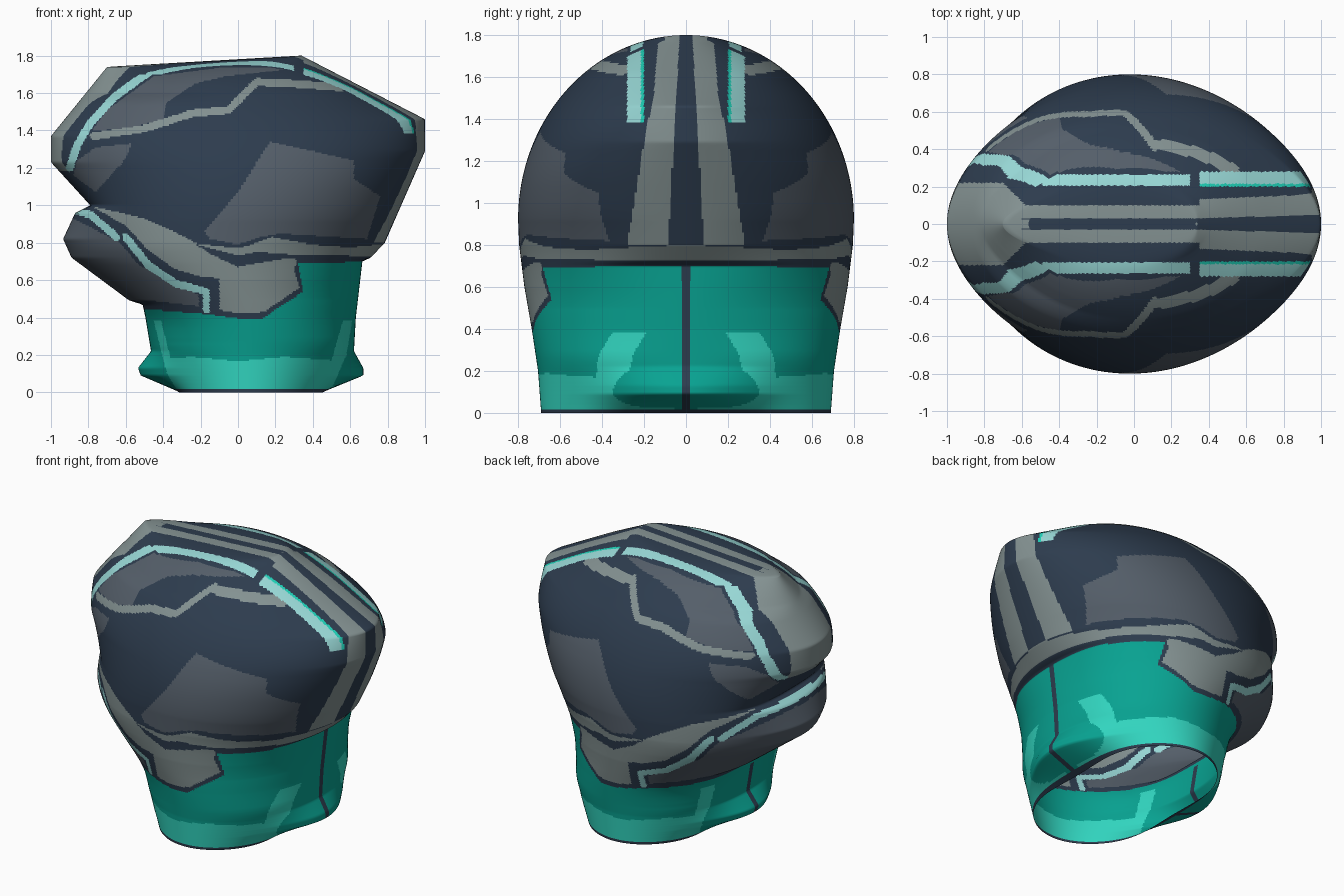
import bpy
import bmesh
from math import sin, cos, pi, sqrt, hypot

if "Cube" in bpy.data.objects:
    bpy.data.objects.remove(bpy.data.objects["Cube"], do_unlink=True)


# Flat colours, given as sRGB bytes and stored linear
def linear(byte):
    c = byte / 255
    return c / 12.92 if c <= 0.04045 else ((c + 0.055) / 1.055) ** 2.4


mesh = bpy.data.meshes.new("helmet_shell")
slots = {}


def add_colour(name, r, g, b):
    mat = bpy.data.materials.new(name)
    mat.use_nodes = True
    rgba = (linear(r), linear(g), linear(b), 1)
    mat.diffuse_color = rgba
    mat.node_tree.nodes["Principled BSDF"].inputs["Base Color"].default_value = rgba
    slots[name] = len(slots)
    mesh.materials.append(mat)


add_colour("navy", 45, 60, 78)
add_colour("slate", 84, 94, 105)
add_colour("grey", 131, 145, 145)
add_colour("pale cyan", 152, 216, 214)
add_colour("turquoise", 30, 207, 182)
add_colour("teal", 8, 163, 146)
add_colour("light teal", 50, 215, 193)


# Piecewise linear lookup
def interp(points, t):
    for (a, va), (b, vb) in zip(points, points[1:]):
        if t <= b:
            return va + (vb - va) * (t - a) / (b - a)
    return points[-1][1]


# Side profiles of the shell: (height, x) from the rim to the crown
LEFT = [(0, -.31), (.09, -.52), (.13, -.535), (.22, -.465), (.4, -.495), (.47, -.51),
        (.49, -.58), (.72, -.89), (.82, -.935), (.96, -.87), (1, -.79), (1.23, -1),
        (1.37, -1), (1.74, -.7), (1.755, -.45), (1.8, .33)]
RIGHT = [(0, .45), (.09, .67), (.13, .67), (.22, .62), (.4, .63), (.7, .665), (.72, .71),
         (.8, .785), (1.29, 1), (1.46, 1), (1.8, .34)]
DEPTH = [(0, .69), (.2, .705), (.4, .735), (.6, .77), (.8, .795), (.92, .8)]


def half_depth(z):
    if z < .92:
        return interp(DEPTH, z)
    return .8 * sqrt(max(0, 1 - ((z - .92) / .88) ** 2))


# Profile with its corners averaged away, used off the centre plane
def softened(points, z):
    reach = min(.2, 1.8 - z)
    return sum(interp(points, max(0, z + reach * k / 10)) for k in range(-10, 11)) / 21


# Painted areas and stripes, laid out in side elevation (x, z)
areas = []


def area(colour, *pts):
    xs, zs = zip(*pts)
    areas.append((colour, (min(xs), max(xs), min(zs), max(zs)), pts, 0))


def stripe(colour, width, *pts):
    xs, zs = zip(*pts)
    box = (min(xs) - width, max(xs) + width, min(zs) - width, max(zs) + width)
    areas.append((colour, box, pts, width / 2))


def inside(pts, x, z):
    hit = False
    for (x1, z1), (x2, z2) in zip(pts, pts[1:] + pts[:1]):
        if (z1 > z) != (z2 > z) and x < x1 + (x2 - x1) * (z - z1) / (z2 - z1):
            hit = not hit
    return hit


def near(pts, x, z, reach):
    for (x1, z1), (x2, z2) in zip(pts, pts[1:]):
        dx, dz = x2 - x1, z2 - z1
        t = max(0, min(1, ((x - x1) * dx + (z - z1) * dz) / (dx * dx + dz * dz)))
        if hypot(x - x1 - t * dx, z - z1 - t * dz) < reach:
            return True
    return False


# Collar highlights and collar
area("light teal", (-.45, .38), (-.41, .38), (-.36, .18), (-.25, .19), (0, .165), (.25, .19),
     (.5, .17), (.56, .38), (.61, .38), (.58, .2), (.5, .02), (-.33, .02), (-.38, .1))
area("teal", (-.7, .02), (-.7, .46), (-.5, .445), (-.18, .42), (0, .395), (.13, .395),
     (.35, .54), (.32, .69), (.75, .7), (.8, .02))
# Chin guard with its trim
stripe("pale cyan", .04, (-.86, .97), (-.79, .95), (-.65, .83))
stripe("pale cyan", .04, (-.6, .83), (-.48, .68), (-.33, .58), (-.19, .545))
stripe("pale cyan", .035, (-.17, .54), (-.17, .44))
area("slate", (-.88, .93), (-.63, .8), (-.53, .68), (-.21, .52), (-.21, .46), (-.5, .495),
     (-.65, .48), (-1, .7), (-1, .88))
# Jaw plate and lower brow
area("grey", (-.78, .995), (-.5, .93), (-.28, .83), (-.15, .74), (0, .67), (.1, .69),
     (.28, .72), (.32, .71), (.3, .66), (.33, .56), (.14, .43), (0, .425), (-.1, .44),
     (-.1, .61), (-.2, .62), (-.34, .66), (-.48, .76), (-.6, .89))
area("grey", (-.25, .8), (0, .73), (.1, .75), (.3, .735), (.8, .725), (.8, .8), (.74, .79),
     (.6, .775), (.4, .79), (.18, .83), (.1, .8), (0, .77))
# Cheek and upper panels
area("slate", (-.18, .86), (0, 1.07), (.12, 1.26), (.17, 1.34), (.62, 1.24), (.62, 1.14),
     (.76, 1.05), (.69, .82), (.22, .85), (.12, .83), (0, .79), (-.15, .82))
stripe("grey", .04, (-.77, 1.37), (-.5, 1.41), (-.25, 1.49), (-.05, 1.51), (.1, 1.66),
       (.3, 1.65), (.55, 1.63))
stripe("pale cyan", .042, (-.9, 1.2), (-.86, 1.32), (-.79, 1.44), (-.66, 1.58), (-.48, 1.71))
area("slate", (-.78, 1.4), (-.7, 1.51), (-.45, 1.69), (-.1, 1.735), (.35, 1.735), (-.07, 1.69),
     (-.23, 1.65), (-.38, 1.55), (-.4, 1.46), (-.6, 1.41))
area("slate", (-.86, 1.24), (-.76, 1.31), (-.57, 1.33), (-.6, 1.25), (-.76, 1.07), (-.88, 1.16))


# Crest bands follow the distance from the centre plane
def crest_colour(x, y, z):
    if z < .7:
        return "navy" if y < .022 and (x > 0 or z < .42) else None
    if x < -.58 and z > 1.18:
        return "grey" if y < interp([(-2, .22), (-.7, .22), (-.58, .1)], x) else None
    if x > .35 and z > .8:
        if z > 1.38 and .2 < y < .28:
            return "turquoise" if y < .215 else "pale cyan"
        inner = interp([(.8, .085), (1.45, .05), (1.8, .03)], z)
        outer = interp([(.8, .28), (1.35, .19), (1.5, .155), (1.8, .13)], z)
        return "grey" if inner < y < outer else "navy" if y < .2 else None
    if -.58 <= x <= .35 and z > 1.7:
        if .205 < y < .265 and -.49 < x < .3:
            return "pale cyan"
        return "grey" if .03 < y < .1 else "navy" if y < .28 else None
    return None


def colour_at(x, y, z):
    if z < .02:
        return "navy"
    crest = crest_colour(x, abs(y), z)
    if crest:
        return crest
    for colour, (x1, x2, z1, z2), pts, reach in areas:
        if x1 <= x <= x2 and z1 <= z <= z2:
            if near(pts, x, z, reach) if reach else inside(pts, x, z):
                return colour
    return "navy"


# Loft the open shell as stacked rings: soft sides, sharp profile at the centre plane
SEGMENTS = 480
levels = [i / 120 for i in range(204)]
levels += [1.8 - .1 * (1 - i / 50) ** 2 for i in range(50)]
bm = bmesh.new()
rings = []
for z in levels:
    soft_l, soft_r = softened(LEFT, z), softened(RIGHT, z)
    tip_l, tip_r = interp(LEFT, z) - soft_l, interp(RIGHT, z) - soft_r
    ring = []
    for k in range(SEGMENTS):
        a = 2 * pi * k / SEGMENTS
        s = sin(a)
        x = (soft_l + soft_r) / 2 + (soft_r - soft_l) / 2 * s
        x += (tip_r if s > 0 else tip_l) * s ** 8
        ring.append(bm.verts.new((x, -half_depth(z) * cos(a), z)))
    rings.append(ring)
for low, high in zip(rings, rings[1:]):
    for k in range(SEGMENTS):
        n = (k + 1) % SEGMENTS
        face = bm.faces.new((low[k], low[n], high[n], high[k]))
        face.material_index = slots[colour_at(*face.calc_center_median())]
        face.smooth = True
# Crown cap
cap = bm.faces.new(rings[-1])
cap.material_index = slots["grey"]

bm.to_mesh(mesh)
bm.free()
shell = bpy.data.objects.new("helmet_shell", mesh)
bpy.context.collection.objects.link(shell)
